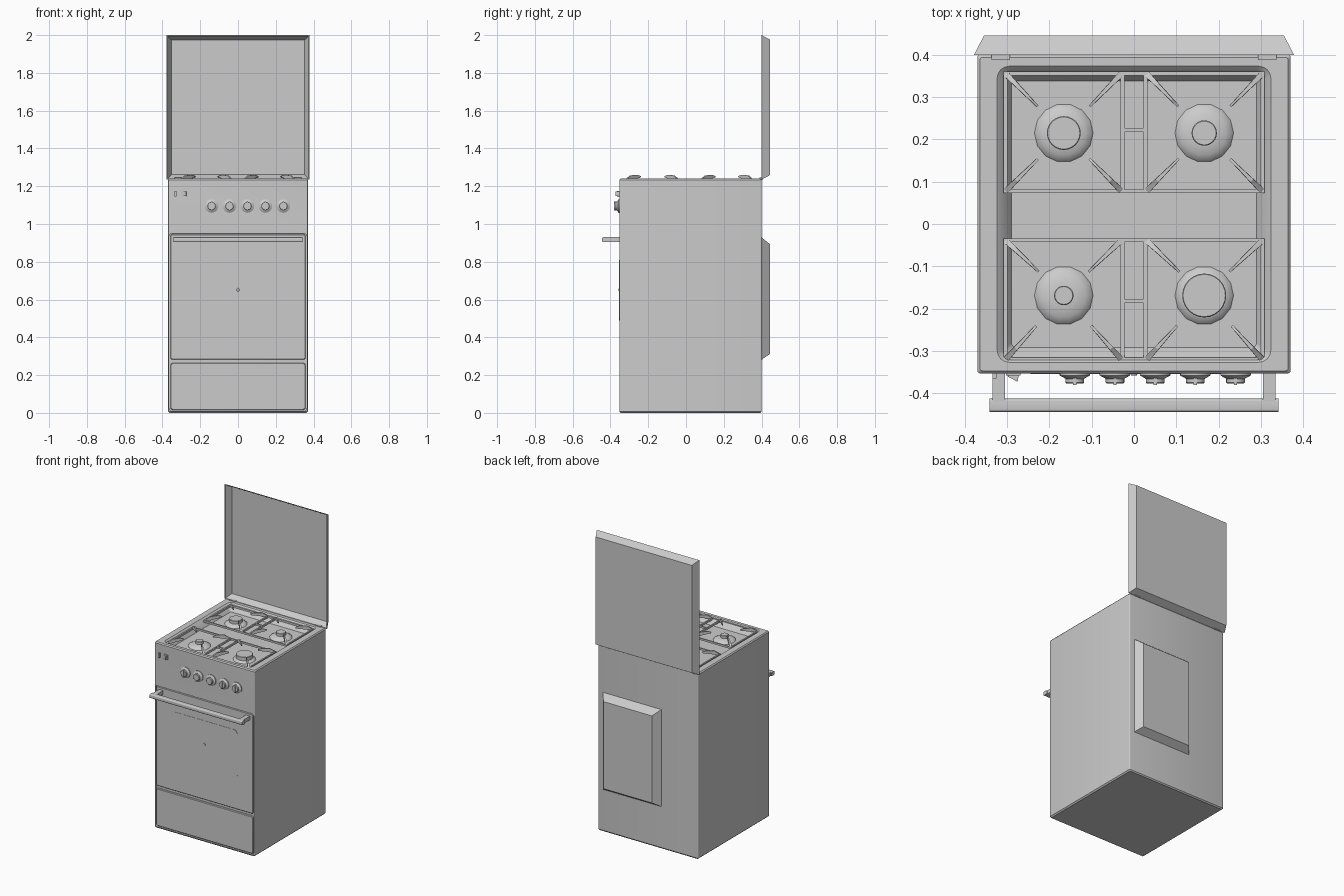
import bpy, bmesh, math
from mathutils import Vector

if "Cube" in bpy.data.objects:
    bpy.data.objects.remove(bpy.data.objects["Cube"])


def rect(hx, hy, r=0, cx=0, cy=0, n=4):
    """Rectangle outline, with rounded corners when r > 0."""
    if r == 0:
        return [(cx + hx, cy + hy), (cx - hx, cy + hy), (cx - hx, cy - hy), (cx + hx, cy - hy)]
    pts = []
    for q, (sx, sy) in enumerate([(1, 1), (-1, 1), (-1, -1), (1, -1)]):
        for i in range(n + 1):
            a = (q + i / n) * math.pi / 2
            pts.append((cx + sx * (hx - r) + r * math.cos(a), cy + sy * (hy - r) + r * math.sin(a)))
    return pts


def span(x0, x1, y0, y1, r=0):
    return rect((x1 - x0) / 2, (y1 - y0) / 2, r, (x0 + x1) / 2, (y0 + y1) / 2)


def circle(r, cx=0, cy=0, n=24):
    return [(cx + r * math.cos(2 * math.pi * i / n), cy + r * math.sin(2 * math.pi * i / n)) for i in range(n)]


def make(name, bm):
    bmesh.ops.recalc_face_normals(bm, faces=bm.faces)
    me = bpy.data.meshes.new(name)
    bm.to_mesh(me)
    bm.free()
    ob = bpy.data.objects.new(name, me)
    bpy.context.collection.objects.link(ob)
    return ob


def loft(name, axis, *rings):
    """Skin outlines given as (depth, outline) along axis 'Y' or 'Z' and cap both ends."""
    bm = bmesh.new()
    loops = [[bm.verts.new((a, d, b) if axis == 'Y' else (a, b, d)) for a, b in pts] for d, pts in rings]
    for l0, l1 in zip(loops, loops[1:]):
        for i in range(len(l0)):
            j = (i + 1) % len(l0)
            bm.faces.new((l0[i], l0[j], l1[j], l1[i]))
    bm.faces.new(loops[0])
    bm.faces.new(loops[-1])
    return make(name, bm)


def box(name, x0, x1, y0, y1, z0, z1):
    return loft(name, 'Z', (z0, span(x0, x1, y0, y1)), (z1, span(x0, x1, y0, y1)))


def cut(ob, cutter):
    cutter.hide_render = True
    mod = ob.modifiers.new("cut", 'BOOLEAN')
    mod.operation, mod.solver, mod.object = 'DIFFERENCE', 'EXACT', cutter
    bpy.context.view_layer.objects.active = ob
    bpy.ops.object.modifier_apply(modifier=mod.name)
    bpy.data.objects.remove(cutter)


FRONT, BACK, TOP = -0.353, 0.40, 1.24
CY = (FRONT + BACK) / 2
HY = (BACK - FRONT) / 2

# Body with softened edges, hob well on top and door recess in front
body = loft("body", 'Z',
            (0, rect(0.362, HY - 0.006, 0.006, 0, CY)), (0.008, rect(0.37, HY, 0.006, 0, CY)),
            (TOP - 0.007, rect(0.37, HY, 0.006, 0, CY)), (TOP, rect(0.364, HY - 0.006, 0.006, 0, CY)))
cut(body, loft("well_cutter", 'Z',
               (1.195, rect(0.29, 0.315, 0.012, 0, 0.023)), (1.228, rect(0.309, 0.338, 0.02, 0, 0.023)),
               (TOP + 0.002, rect(0.326, 0.352, 0.03, 0, 0.023))))
cut(body, loft("door_cutter", 'Y', (FRONT - 0.02, span(-0.364, 0.364, 0.01, 0.95, 0.015)),
               (FRONT + 0.012, span(-0.364, 0.364, 0.01, 0.95, 0.015))))


def panel(name, x, z0, z1, r, front, back):
    loft(name, 'Y', (back, span(-x, x, z0, z1, r)), (front + 0.003, span(-x, x, z0, z1, r)),
         (front, span(-x + 0.003, x - 0.003, z0 + 0.003, z1 - 0.003, r - 0.002)))


# Oven door, drawer, window and its centre pin
panel("oven_door", 0.357, 0.283, 0.946, 0.01, FRONT, FRONT + 0.014)
panel("storage_drawer", 0.357, 0.016, 0.264, 0.012, FRONT, FRONT + 0.014)
loft("oven_window", 'Y', (FRONT + 0.004, span(-0.245, 0.245, 0.49, 0.81, 0.03)),
     (FRONT - 0.0015, span(-0.245, 0.245, 0.49, 0.81, 0.03)))
loft("window_pin", 'Y', (FRONT, circle(0.009, 0, 0.652, 12)), (FRONT - 0.005, circle(0.007, 0, 0.652, 12)))

# Door handle with two posts
prof = rect(0.0155, 0.013, 0.006, -0.4285, 0.917)
bm = bmesh.new()
ends = [[bm.verts.new((x, y, z)) for y, z in prof] for x in (-0.342, 0.342)]
for i in range(len(prof)):
    j = (i + 1) % len(prof)
    bm.faces.new((ends[0][i], ends[0][j], ends[1][j], ends[1][i]))
for e in ends:
    bm.faces.new(e)
make("handle_bar", bm)
for s, side in ((-1, "left"), (1, "right")):
    box(f"handle_post_{side}", s * 0.32 - 0.015, s * 0.32 + 0.015, -0.42, FRONT + 0.002, 0.905, 0.93)
    box(f"lid_hinge_{side}", s * 0.315 - 0.022, s * 0.315 + 0.022, 0.388, 0.405, 1.232, 1.246)

# Control knobs
for k in range(5):
    x, z = -0.14 + 0.095 * k, 1.095
    loft(f"knob_{k + 1}", 'Y', *[(FRONT + d, circle(r, x, z)) for d, r in
         ((0.002, 0.036), (-0.005, 0.036), (-0.011, 0.025), (-0.013, 0.022), (-0.022, 0.022), (-0.024, 0.02))])
    box(f"knob_grip_{k + 1}", x - 0.004, x + 0.004, FRONT - 0.027, FRONT - 0.01, z - 0.024, z + 0.024)

# Ignition button and rocker switch
box("ignition_button", -0.335, -0.325, FRONT - 0.012, FRONT + 0.002, 1.145, 1.176)
box("switch_frame", -0.302, -0.268, FRONT - 0.005, FRONT + 0.002, 1.144, 1.176)
loft("switch_rocker", 'Z', *[(z, [(-0.298, FRONT), (-0.272, FRONT), (-0.275, FRONT - 0.02),
                                  (-0.298, FRONT - 0.008)]) for z in (1.148, 1.172)])

# Raised lid, an open tray with sloping sides
loft("lid", 'Y', (0.438, span(-0.352, 0.352, 1.262, 1.973)), (BACK, span(-0.373, 0.373, 1.24, 1.995)),
     (BACK, span(-0.378, 0.378, 1.235, 2.0)), (0.445, span(-0.355, 0.355, 1.259, 1.976)))

# Rear duct cover with sloping sides
loft("rear_cover", 'Y', (BACK - 0.002, span(-0.1, 0.335, 0.28, 0.93)),
     (0.445, span(-0.06, 0.298, 0.312, 0.893)))

# Burners: low dome and round cap
XB, RADII = 0.166, {(-1, 1): 0.04, (1, 1): 0.03, (-1, 0): 0.023, (1, 0): 0.052}
for (sx, row), r in RADII.items():
    x, y = sx * XB, (0.215 if row else -0.169)
    tag = ("back" if row else "front") + ("_left" if sx < 0 else "_right")
    loft("burner_base_" + tag, 'Z', *[(z, circle(q, x, y, 14)) for z, q in
         ((1.194, 0.07), (1.2, 0.066), (1.208, 0.052), (1.213, 0.03))])
    loft("burner_cap_" + tag, 'Z', *[(z, circle(q, x, y)) for z, q in
         ((1.205, r), (1.23, r), (1.232, r - 0.002))])


def bar(bm, x0, x1, y0, y1):
    v = [bm.verts.new((x, y, z)) for z in (1.222, 1.234) for x, y in span(x0, x1, y0, y1)]
    for f in ((0, 1, 2, 3), (7, 6, 5, 4), (0, 1, 5, 4), (1, 2, 6, 5), (2, 3, 7, 6), (3, 0, 4, 7)):
        bm.faces.new([v[i] for i in f])


def fin(bm, corner, centre):
    """Pan support: a pointed blade running from a frame corner towards the burner."""
    c, b = Vector((*corner, 0)), Vector((*centre, 0))
    d = (b - c).normalized()
    n = Vector((-d.y, d.x, 0))
    side = [(0, 1.224, 0.007), (0, 1.234, 0.007), (0.035, 1.257, 0.005), (0.085, 1.26, 0.003),
            (0.107, 1.253, 0.003), (0.105, 1.246, 0.003), (0.05, 1.236, 0.005)]
    l, r = [[bm.verts.new(c + d * t + n * w * s + Vector((0, 0, z))) for t, z, w in side] for s in (1, -1)]
    for i in range(len(side)):
        j = (i + 1) % len(side)
        bm.faces.new((l[i], l[j], r[j], r[i]))
    bm.faces.new(l)
    bm.faces.new(r)


# Two pan grates, each with a frame, a split centre slot and eight fins
for name, y0, y1, ym, yb in (("back", 0.073, 0.36, 0.222, 0.215), ("front", -0.325, -0.034, -0.182, -0.169)):
    bm = bmesh.new()
    w = 0.009
    for y in (y0, y1 - w):
        bar(bm, -0.308, 0.308, y, y + w)
    for x in (-0.308, -0.032, 0.023, 0.299):
        bar(bm, x, x + w, y0 + w, y1 - w)
    bar(bm, -0.023, 0.023, ym - w / 2, ym + w / 2)
    for s in (-1, 1):
        for x in (0.03, 0.303):
            for y in (y0 + 0.005, y1 - 0.005):
                fin(bm, (s * x, y), (s * XB, yb))
    make(f"pan_grate_{name}", bm)

# Smooth the round parts while keeping edges sharp
bpy.ops.object.select_all(action='DESELECT')
for ob in bpy.context.scene.objects:
    if ob.name.startswith(("knob", "burner", "body", "handle_bar", "oven", "storage")):
        ob.select_set(True)
        bpy.context.view_layer.objects.active = ob
bpy.ops.object.shade_smooth_by_angle(angle=math.radians(30))
